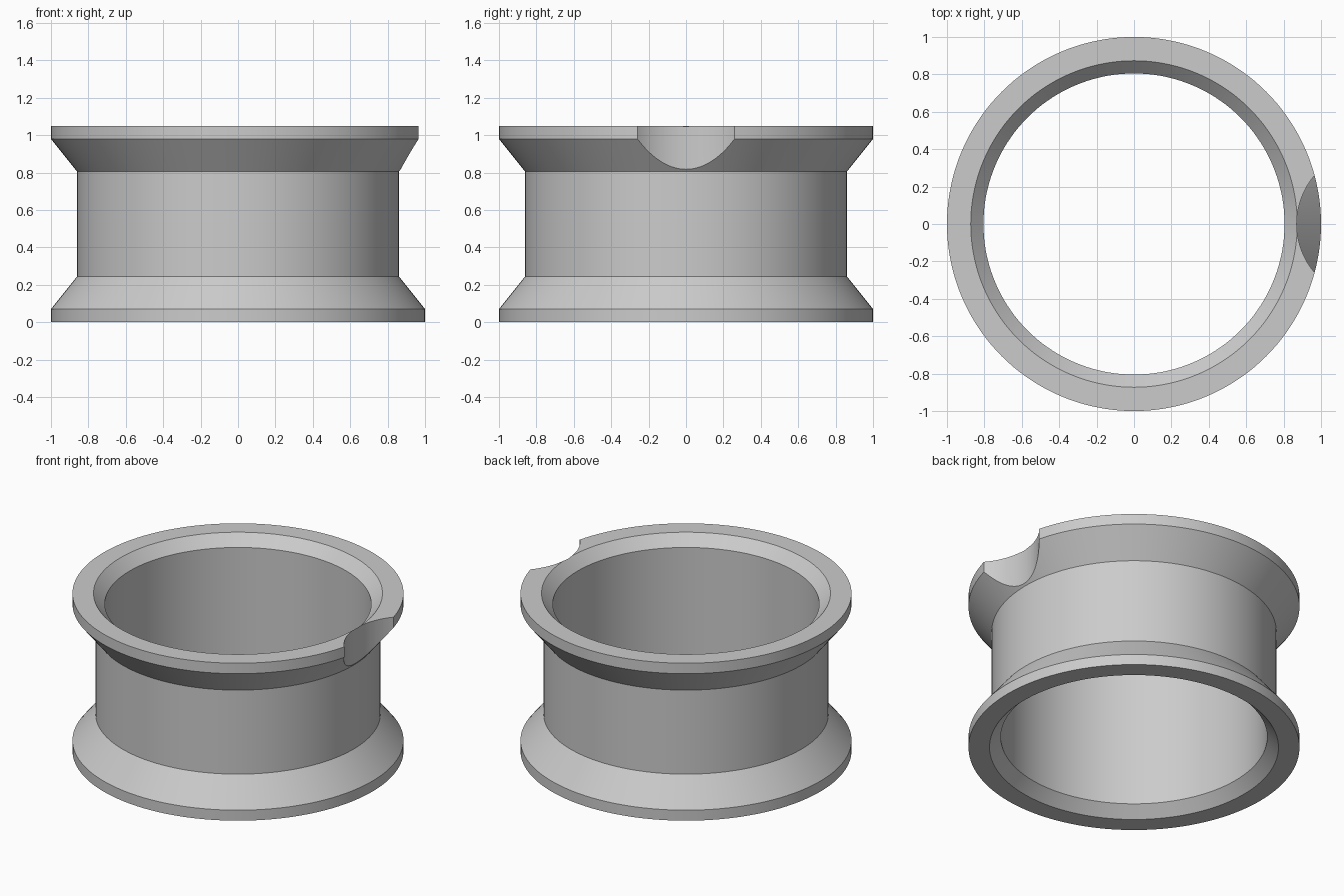
import bpy, bmesh, math

if "Cube" in bpy.data.objects:
    bpy.data.objects.remove(bpy.data.objects["Cube"], do_unlink=True)

HEIGHT = 1.05
SEGMENTS = 144

grey = bpy.data.materials.new("plain grey")
grey.use_nodes = True
color = (0.6, 0.6, 0.6, 1.0)
grey.diffuse_color = color
grey.node_tree.nodes["Principled BSDF"].inputs["Base Color"].default_value = color

# Lower half of the closed wall section (radius, height), mirrored for the top
half = [(0.805, 0.07), (0.873, 0.0), (1.0, 0.0), (1.0, 0.07), (0.86, 0.245)]
profile = half + [(r, HEIGHT - z) for r, z in reversed(half)]

# Flanged ring: the section revolved about z
bm = bmesh.new()
rings = []
for i in range(SEGMENTS):
    a = 2 * math.pi * i / SEGMENTS
    rings.append([bm.verts.new((r * math.cos(a), r * math.sin(a), z)) for r, z in profile])
for i, ring in enumerate(rings):
    following = rings[(i + 1) % SEGMENTS]
    for j in range(len(profile)):
        k = (j + 1) % len(profile)
        bm.faces.new((ring[j], following[j], following[k], ring[k]))
bmesh.ops.recalc_face_normals(bm, faces=bm.faces)
mesh = bpy.data.meshes.new("flanged_ring")
bm.to_mesh(mesh)
bm.free()
ring_obj = bpy.data.objects.new("flanged_ring", mesh)
bpy.context.collection.objects.link(ring_obj)
mesh.materials.append(grey)

# Upright round notch through the top flange on the +x side
bpy.ops.mesh.primitive_cylinder_add(vertices=128, radius=0.4, depth=0.8, location=(1.27, 0, 0.9))
cutter = bpy.context.object
cutter.name = "notch_cutter"
cutter.hide_render = True
cutter.data.materials.append(grey)

bpy.ops.object.select_all(action="DESELECT")
ring_obj.select_set(True)
bpy.context.view_layer.objects.active = ring_obj
cut = ring_obj.modifiers.new("notch", "BOOLEAN")
cut.operation = "DIFFERENCE"
cut.solver = "EXACT"
cut.object = cutter
bpy.ops.object.modifier_apply(modifier=cut.name)
bpy.data.objects.remove(cutter, do_unlink=True)

bpy.ops.object.shade_smooth_by_angle(angle=math.radians(25))
